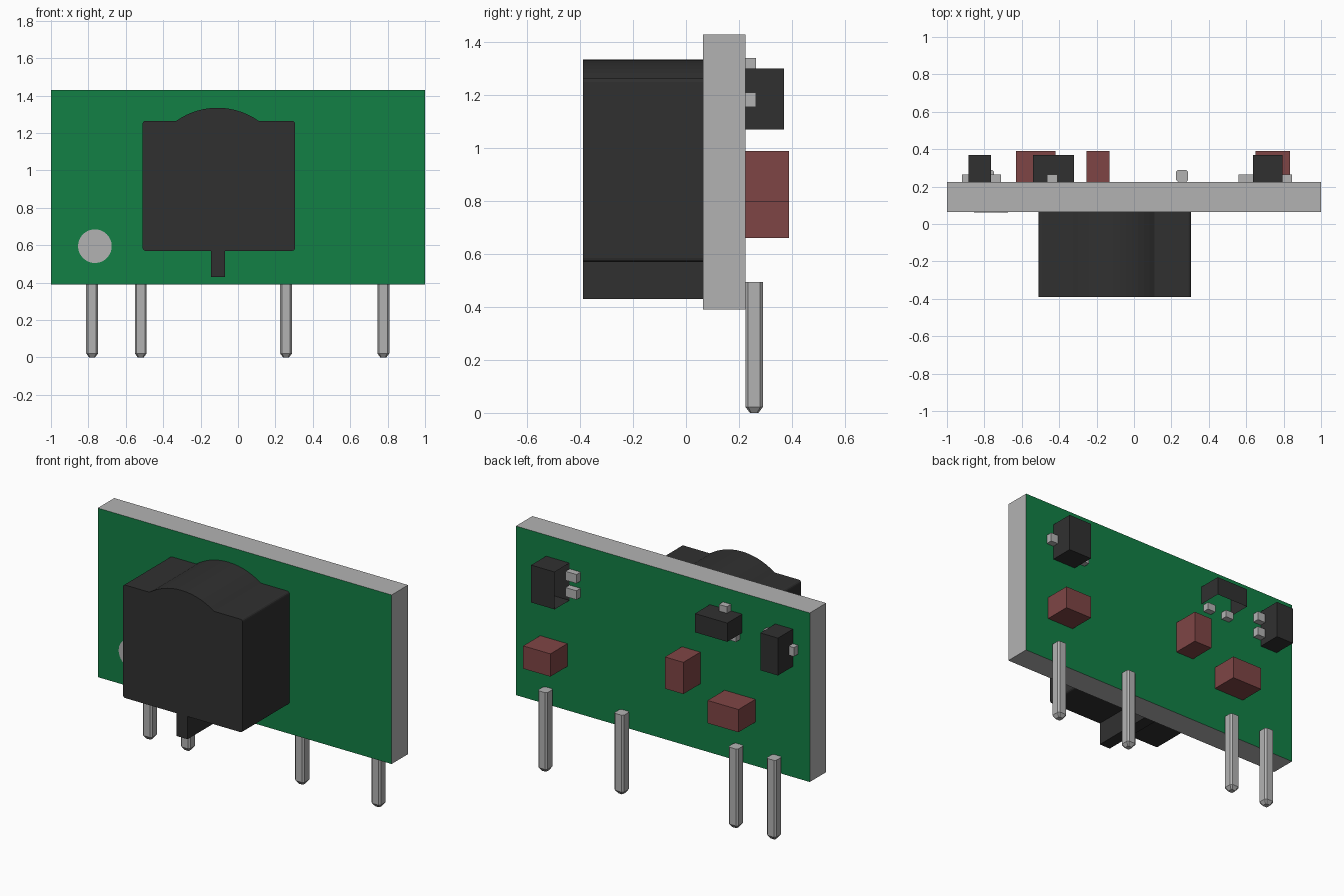
import bpy
import bmesh
import math
from mathutils import Vector

if "Cube" in bpy.data.objects:
    bpy.data.objects.remove(bpy.data.objects["Cube"], do_unlink=True)


def material(name, r, g, b):
    m = bpy.data.materials.new(name)
    m.use_nodes = True
    m.diffuse_color = (r, g, b, 1)
    m.node_tree.nodes["Principled BSDF"].inputs["Base Color"].default_value = (r, g, b, 1)
    return m


green = material("board green", 0.006, 0.216, 0.06)
grey = material("metal grey", 0.45, 0.45, 0.45)
black = material("case black", 0.03, 0.03, 0.03)
red = material("brownish red", 0.212, 0.06, 0.06)

FRONT, BACK = 0.065, 0.225  # faces of the circuit board


def finish(bm, name, *mats):
    mesh = bpy.data.meshes.new(name)
    bm.to_mesh(mesh)
    bm.free()
    for m in mats:
        mesh.materials.append(m)
    ob = bpy.data.objects.new(name, mesh)
    bpy.context.collection.objects.link(ob)
    return ob


def box_mesh(x, y, z):
    """Box from three (low, high) ranges."""
    bm = bmesh.new()
    bmesh.ops.create_cube(bm, size=1)
    for v in bm.verts:
        v.co = Vector(r[0] if c < 0 else r[1] for c, r in zip(v.co, (x, y, z)))
    bm.normal_update()
    return bm


def box(name, mat, x, y, z, open_side=None):
    bm = box_mesh(x, y, z)
    if open_side:
        gone = [f for f in bm.faces if f.normal.dot(Vector(open_side)) > 0.9]
        bmesh.ops.delete(bm, geom=gone, context='FACES_ONLY')
    return finish(bm, name, mat)


# Circuit board: green front and back, grey edges
board = box("circuit_board", grey, (-1, 1), (FRONT, BACK), (0.39, 1.43))
board.data.materials.append(green)
for p in board.data.polygons:
    p.material_index = int(abs(p.normal.y) > 0.9)

# Large case on the front: domed top, small tab below
mid, half, shoulder, rise = -0.11, 0.22, 1.265, 0.07
radius = (half ** 2 + rise ** 2) / (2 * rise)
sweep = math.asin(half / radius)
outline = [(-0.51, 0.57), (-0.145, 0.57), (-0.145, 0.43), (-0.07, 0.43),
           (-0.07, 0.57), (0.305, 0.57), (0.305, shoulder)]
steps = 14
for i in range(steps + 1):
    a = sweep * (1 - 2 * i / steps)
    outline.append((mid + radius * math.sin(a),
                    shoulder + rise - radius * (1 - math.cos(a))))
outline.append((-0.51, shoulder))
bm = bmesh.new()
face = bm.faces.new([bm.verts.new((x, -0.39, z)) for x, z in outline])
side = bmesh.ops.extrude_face_region(bm, geom=[face])["geom"]
for v in side:
    if isinstance(v, bmesh.types.BMVert):
        v.co.y = FRONT
bmesh.ops.recalc_face_normals(bm, faces=bm.faces)
corners = [e for e in bm.edges if abs(e.verts[0].co.y - e.verts[1].co.y) > 0.1
           and abs(e.verts[0].co.x - mid) > 0.35]
bmesh.ops.bevel(bm, geom=corners, offset=0.015, segments=3, profile=0.5, affect='EDGES')
finish(bm, "front_case", black)

# Round contact on the front
bpy.ops.mesh.primitive_cylinder_add(vertices=48, radius=0.09, depth=0.006,
                                    location=(-0.765, FRONT - 0.001, 0.595),
                                    rotation=(math.pi / 2, 0, 0))
contact = bpy.context.object
contact.name = "round_contact"
contact.data.materials.append(grey)

# Four header pins with chamfered edges and tapered tips
for i, x in enumerate((-0.78, -0.52, 0.257, 0.777)):
    bm = box_mesh((x - 0.032, x + 0.032), (BACK, 0.29), (0.022, 0.495))
    upright = [e for e in bm.edges if abs(e.verts[0].co.z - e.verts[1].co.z) > 0.1]
    bmesh.ops.bevel(bm, geom=upright, offset=0.01, segments=1, affect='EDGES')
    bm.normal_update()
    bottom = [f for f in bm.faces if f.normal.z < -0.9]
    tip = bmesh.ops.extrude_discrete_faces(bm, faces=bottom)["faces"][0]
    centre = tip.calc_center_median()
    for v in tip.verts:
        v.co = centre + (v.co - centre) * 0.5
        v.co.z = 0
    finish(bm, f"pin_{i + 1}", grey)

# Red blocks on the back
for i, (x, z) in enumerate([((0.65, 0.835), (0.66, 0.8)),
                            ((-0.255, -0.13), (0.795, 0.99)),
                            ((-0.63, -0.42), (0.66, 0.8))]):
    box(f"red_block_{i + 1}", red, x, (BACK, 0.39), z)


# Small black chips on the back: one lead on one side, two on the other
def lead(name, x, z):
    box(name, grey, x, (BACK, 0.265), z)


def around(c, size=0.055):
    return (c - size / 2, c + size / 2)


TALL = (1.07, 1.3)
DEPTH = (BACK, 0.37)
box("left_chip", black, (0.635, 0.795), DEPTH, TALL, open_side=(-1, 0, 0))
box("right_chip", black, (-0.885, -0.765), DEPTH, TALL)
box("middle_chip", black, (-0.54, -0.32), DEPTH, (1.185, 1.3), open_side=(0, 0, -1))

lead("left_chip_lead", (0.79, 0.845), around(1.183))
lead("right_chip_lead", (-0.92, -0.88), around(1.183))
lead("middle_chip_lead", around(-0.437), (1.295, 1.34))
for n, s in enumerate((-1, 1)):
    z = around(1.187 + s * 0.05)
    lead(f"left_chip_pair_{n + 1}", (0.56, 0.635), z)
    lead(f"right_chip_pair_{n + 1}", (-0.765, -0.71), z)
    lead(f"middle_chip_pair_{n + 1}", around(-0.43 + s * 0.068), (1.14, 1.185))
